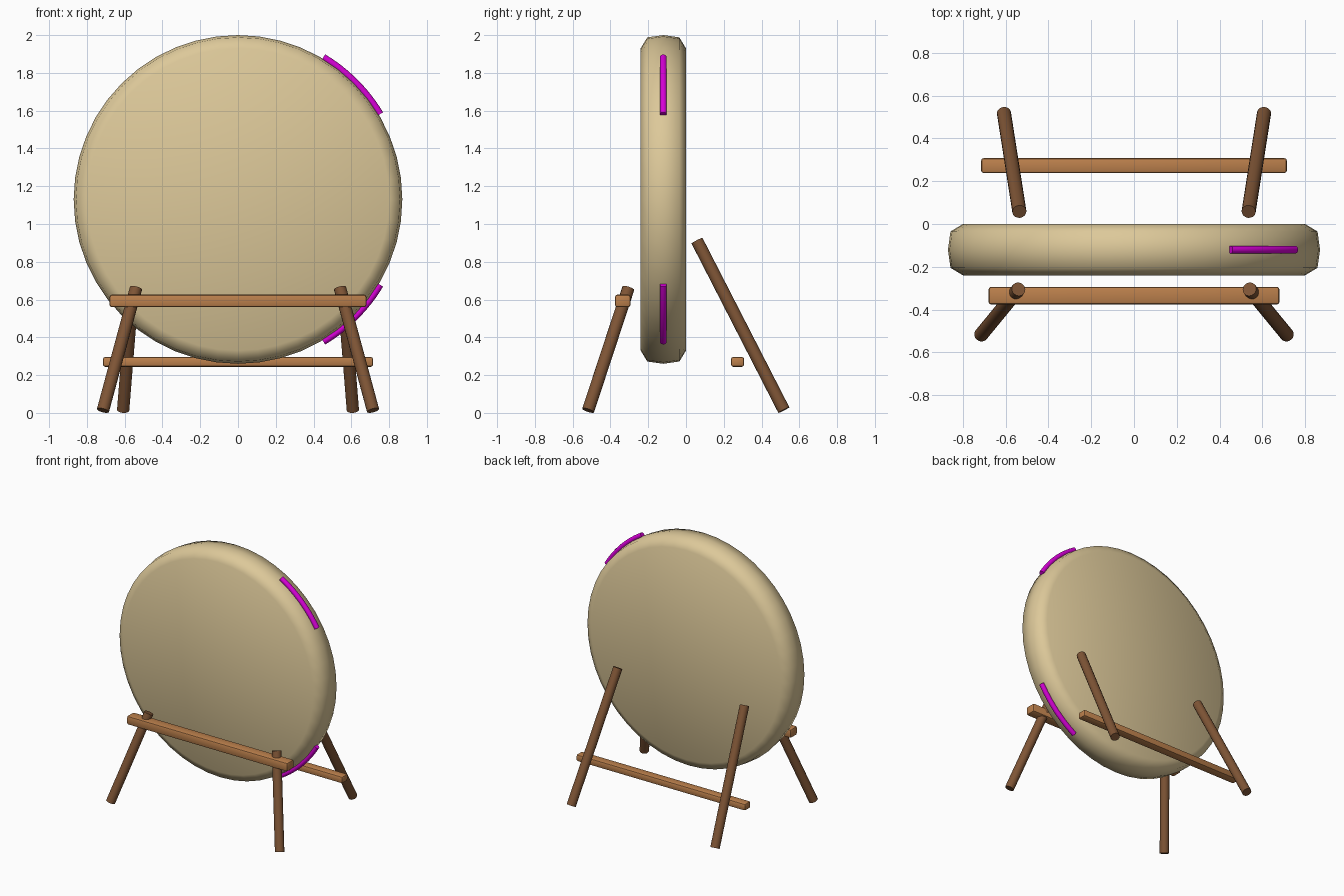
import bpy, bmesh, math
from mathutils import Vector

if "Cube" in bpy.data.objects:
    bpy.data.objects.remove(bpy.data.objects["Cube"])


def material(name, rgb):
    m = bpy.data.materials.new(name)
    m.use_nodes = True
    m.diffuse_color = (*rgb, 1)
    m.node_tree.nodes["Principled BSDF"].inputs["Base Color"].default_value = (*rgb, 1)
    return m


STRAW = material("pale straw", (0.72, 0.58, 0.32))
DARK_WOOD = material("dark wood", (0.21, 0.09, 0.036))
LIGHT_WOOD = material("light wood", (0.50, 0.215, 0.072))
MAGENTA = material("magenta", (0.68, 0.0, 0.68))

DISC_CENTRE = Vector((0, -0.12, 1.13))


def add_object(name, bm, mat, sharp_angle=None):
    bmesh.ops.recalc_face_normals(bm, faces=bm.faces)
    mesh = bpy.data.meshes.new(name)
    bm.to_mesh(mesh)
    bm.free()
    mesh.materials.append(mat)
    ob = bpy.data.objects.new(name, mesh)
    bpy.context.collection.objects.link(ob)
    if sharp_angle:
        bpy.ops.object.select_all(action="DESELECT")
        ob.select_set(True)
        bpy.context.view_layer.objects.active = ob
        bpy.ops.object.shade_smooth_by_angle(angle=math.radians(sharp_angle))
    return ob


def target_disc():
    # Rounded profile spun about the y axis
    profile = [(0, -0.12), (0.80, -0.12), (0.858, -0.085), (0.87, 0),
               (0.858, 0.085), (0.80, 0.12), (0, 0.12)]
    bm = bmesh.new()
    verts = [bm.verts.new(DISC_CENTRE + Vector((r, y, 0))) for r, y in profile]
    edges = [bm.edges.new(pair) for pair in zip(verts, verts[1:])]
    bmesh.ops.spin(bm, geom=verts + edges, cent=DISC_CENTRE, axis=(0, 1, 0),
                   angle=math.tau, steps=48)
    bmesh.ops.remove_doubles(bm, verts=bm.verts, dist=0.0005)
    add_object("target_disc", bm, STRAW, 80)


def leg(name, foot, top, radius=0.033):
    foot, top = Vector(foot), Vector(top)
    axis = top - foot
    bm = bmesh.new()
    bmesh.ops.create_cone(bm, cap_ends=True, segments=16, radius1=radius,
                          radius2=radius, depth=axis.length)
    bm.transform(axis.to_track_quat("Z", "Y").to_matrix().to_4x4())
    bmesh.ops.translate(bm, verts=bm.verts, vec=(foot + top) / 2)
    add_object(name, bm, DARK_WOOD, 40)


def rail(name, centre, size):
    bm = bmesh.new()
    bmesh.ops.create_cube(bm, size=1)
    bmesh.ops.scale(bm, verts=bm.verts, vec=size)
    bmesh.ops.bevel(bm, geom=bm.edges[:], offset=0.012, segments=2,
                    profile=0.5, affect="EDGES")
    bmesh.ops.translate(bm, verts=bm.verts, vec=centre)
    add_object(name, bm, LIGHT_WOOD, 35)


def rim_strip(name, side, radius=0.877, thickness=0.019):
    # Round cord swept along the disc's rim, closed at both ends
    bm = bmesh.new()
    rings, steps, sides = [], 12, 10
    for i in range(steps + 1):
        a = side * math.radians(31 + 28 * i / steps)
        out = Vector((math.cos(a), 0, math.sin(a)))
        ring = []
        for j in range(sides):
            t = math.tau * j / sides
            offset = out * math.cos(t) + Vector((0, math.sin(t), 0))
            ring.append(bm.verts.new(DISC_CENTRE + out * radius + offset * thickness))
        rings.append(ring)
    for a, b in zip(rings, rings[1:]):
        for j in range(sides):
            k = (j + 1) % sides
            bm.faces.new((a[j], a[k], b[k], b[j]))
    bm.faces.new(rings[0])
    bm.faces.new(rings[-1])
    add_object(name, bm, MAGENTA, 45)


target_disc()

# Splayed legs, mirrored left and right
for side, label in ((1, "left"), (-1, "right")):
    leg("front_leg_" + label, (side * 0.715, -0.518, 0.013), (side * 0.54, -0.305, 0.66))
    leg("back_leg_" + label, (side * 0.608, 0.518, 0.015), (side * 0.536, 0.058, 0.912))

# Cross rails
rail("front_rail", (0, -0.335, 0.593), (1.36, 0.082, 0.066))
rail("back_rail", (0, 0.273, 0.27), (1.43, 0.07, 0.052))

# Coloured strips on the left rim
rim_strip("upper_rim_strip", 1)
rim_strip("lower_rim_strip", -1)
